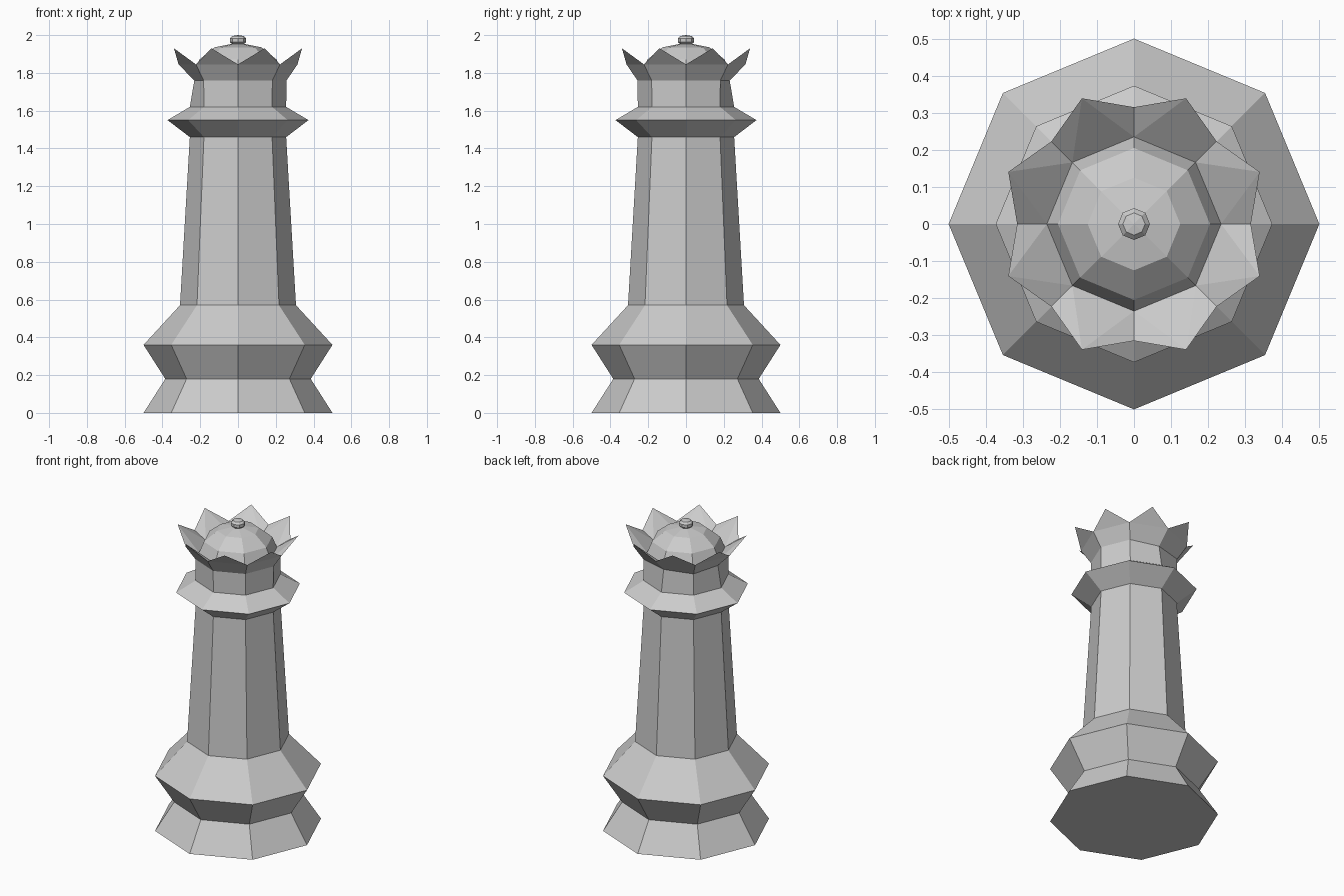
import bpy
import bmesh
from math import cos, sin, pi
from mathutils import Vector

SIDES = 8

cube = bpy.data.objects.get("Cube")
if cube:
    bpy.data.objects.remove(cube, do_unlink=True)

# Single stone colour
stone = bpy.data.materials.new("grey stone")
stone.use_nodes = True
stone.diffuse_color = (0.6, 0.6, 0.6, 1)
stone.node_tree.nodes["Principled BSDF"].inputs["Base Color"].default_value = (0.6, 0.6, 0.6, 1)


def ring(bm, radius, z, turn=0.0):
    """Eight vertices around the axis; turn is a fraction of one side."""
    angles = [2 * pi * (i + turn) / SIDES for i in range(SIDES)]
    return [bm.verts.new((radius * cos(a), radius * sin(a), z)) for a in angles]


def finish(bm, name):
    mesh = bpy.data.meshes.new(name)
    bm.to_mesh(mesh)
    bm.free()
    mesh.materials.append(stone)
    obj = bpy.data.objects.new(name, mesh)
    bpy.context.collection.objects.link(obj)
    return obj


def turned_part(name, profile, apex=None, floor=False, tweak=None):
    """Sweep a bottom-to-top profile of (radius, z) around the axis."""
    bm = bmesh.new()
    rings = [ring(bm, r, z) for r, z in profile]
    if tweak:
        tweak(rings)
    for low, high in zip(rings, rings[1:]):
        for i in range(SIDES):
            j = (i + 1) % SIDES
            bm.faces.new((low[i], low[j], high[j], high[i]))
    if floor:
        bm.faces.new(rings[0][::-1])
    if apex:
        tip = bm.verts.new((0, 0, apex))
        for i in range(SIDES):
            bm.faces.new((rings[-1][i], rings[-1][(i + 1) % SIDES], tip))
    return finish(bm, name)


def pinch_neck(rings):
    # Two corners of the upper neck are drawn slightly inward
    for corner in (2, 4):
        v = rings[-2][corner]
        v.co = Vector((v.co.x * 0.9, v.co.y * 0.9, v.co.z))


# Base, shaft, collar, neck and flared crown cup
turned_part("body", [
    (0.5, 0), (0.385, 0.18), (0.5, 0.36), (0.307, 0.57), (0.255, 1.46),
    (0.373, 1.55), (0.255, 1.62), (0.257, 1.76), (0.315, 1.845),
], floor=True, tweak=pinch_neck)

# Pointed rim of the crown
bm = bmesh.new()
notch = ring(bm, 0.315, 1.845)
inner = ring(bm, 0.235, 1.80)
tips = ring(bm, 0.367, 1.93, turn=0.5)
for i, tip in enumerate(tips):
    j = (i + 1) % SIDES
    bm.faces.new((notch[i], notch[j], tip))
    bm.faces.new((notch[i], tip, inner[i]))
    bm.faces.new((inner[i], tip, inner[j]))
    bm.faces.new((inner[j], tip, notch[j]))
finish(bm, "crown_points")

# Faceted dome inside the crown
turned_part("dome", [(0.235, 1.80), (0.205, 1.87), (0.125, 1.935)], apex=1.96)

# Small ball on top
turned_part("finial", [(0.022, 1.945), (0.043, 1.963), (0.043, 1.982), (0.03, 1.995)],
            apex=2.0, floor=True)
